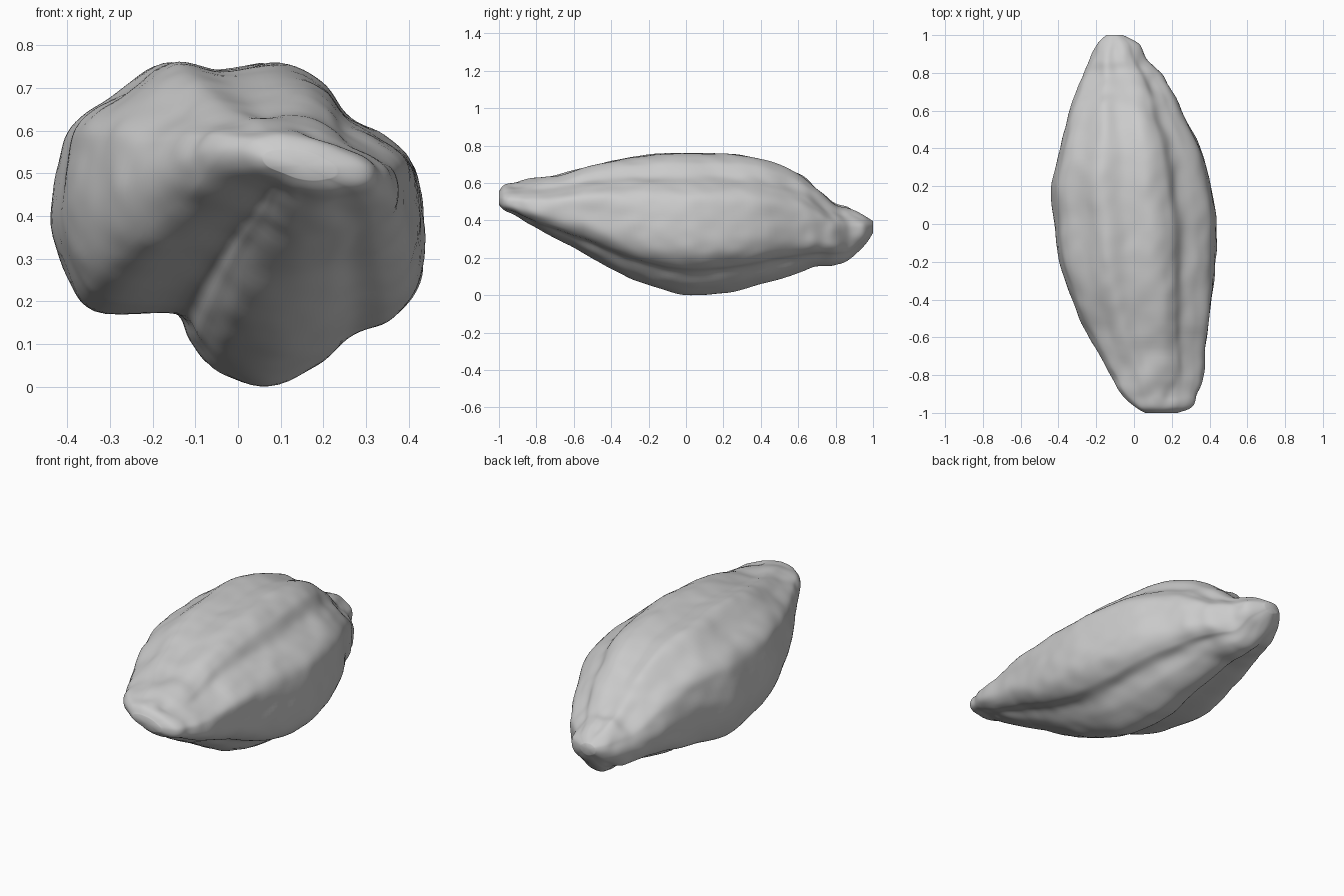
import bpy, bmesh, math
from mathutils import Vector, noise

if "Cube" in bpy.data.objects:
    bpy.data.objects.remove(bpy.data.objects["Cube"])

# Lobed cross-section of the husk at its widest, in x and z
PROFILE = [(-0.17, 0.76), (-0.05, 0.742), (0.09, 0.76), (0.19, 0.715), (0.25, 0.64),
           (0.34, 0.585), (0.42, 0.51), (0.433, 0.38), (0.433, 0.27), (0.405, 0.195),
           (0.35, 0.145), (0.27, 0.12), (0.19, 0.045), (0.07, 0.0), (-0.04, 0.03),
           (-0.1, 0.1), (-0.15, 0.165), (-0.33, 0.175), (-0.4, 0.25), (-0.435, 0.4),
           (-0.415, 0.54), (-0.38, 0.62), (-0.28, 0.69)]

# Extents along the length: y, x low, x high, z low, z high
STATIONS = [(-1.0, 0.06, 0.23, 0.485, 0.555), (-0.97, 0.01, 0.30, 0.455, 0.59),
            (-0.9, -0.06, 0.335, 0.425, 0.605), (-0.8, -0.125, 0.37, 0.365, 0.625),
            (-0.6, -0.24, 0.385, 0.255, 0.665), (-0.4, -0.33, 0.41, 0.14, 0.72),
            (-0.2, -0.395, 0.43, 0.05, 0.75), (0.0, -0.42, 0.435, 0.005, 0.76),
            (0.2, -0.435, 0.405, 0.015, 0.757), (0.4, -0.39, 0.35, 0.06, 0.73),
            (0.6, -0.34, 0.25, 0.12, 0.65), (0.7, -0.305, 0.205, 0.15, 0.565),
            (0.8, -0.265, 0.14, 0.17, 0.485), (0.87, -0.235, 0.065, 0.19, 0.465),
            (0.95, -0.20, 0.03, 0.265, 0.43), (1.0, -0.145, -0.06, 0.335, 0.395)]


def spline(pts, steps, closed):
    """Smooth curve through all points."""
    n, out = len(pts), []
    pick = (lambda i: pts[i % n]) if closed else (lambda i: pts[max(0, min(n - 1, i))])
    for i in range(n if closed else n - 1):
        a, b, c, d = (Vector(pick(i + k)) for k in (-1, 0, 1, 2))
        for s in range(steps):
            t = s / steps
            out.append(b + (c - a) * (0.5 * t) + (a * 2 - b * 5 + c * 4 - d) * (0.5 * t * t)
                       + (b * 3 - a - c * 3 + d) * (0.5 * t ** 3))
    if not closed:
        out.append(Vector(pts[-1]))
    return out


def fit(values, low, high):
    """Stretch values to fill a range."""
    a, b = min(values), max(values)
    return [low + (v - a) / (b - a) * (high - low) for v in values]


section = spline(PROFILE, 6, True)
sx = fit([p[0] for p in section], -1, 1)
sz = fit([p[1] for p in section], -1, 1)

bm = bmesh.new()
rings = []
for y, x0, x1, z0, z1 in spline(STATIONS, 8, False):
    end = max(0.0, (abs(y) - 0.55) / 0.45)
    tilt = 0.45 * end if y < 0 else 0.0
    round_off = 0.75 * end
    xs, zs = [], []
    # The lobes fade to a slanted oval near the tips
    for px, pz in zip(sx, sz):
        a = math.atan2(pz, px)
        ex = px + (math.cos(a) - px) * round_off
        ez = pz + (math.sin(a) - pz) * round_off
        xs.append(ex)
        zs.append(ez - tilt * ex)
    xs, zs = fit(xs, x0, x1), fit(zs, z0, z1)
    cx, cz = (x0 + x1) / 2, (z0 + z1) / 2
    ring = []
    # Skin wrinkles, deeper near the tips
    for x, z in zip(xs, zs):
        out = Vector((x - cx, 0, z - cz)).normalized()
        w = noise.noise(Vector((x * 7, y * 5, z * 7))) * (0.009 + 0.012 * end)
        w += noise.noise(Vector((x * 14, y * 11, z * 14 + 5))) * (0.004 + 0.007 * end)
        w *= min(1.0, (1.02 - abs(y)) / 0.1)
        ring.append(bm.verts.new((x + out.x * w, y, z + out.z * w)))
    rings.append(ring)

count = len(section)
for r, s in zip(rings, rings[1:]):
    for i in range(count):
        j = (i + 1) % count
        bm.faces.new((r[i], r[j], s[j], s[i]))

# Closed tips
for ring in (rings[0], rings[-1]):
    mid = bm.verts.new(sum((v.co for v in ring), Vector()) / count)
    for i in range(count):
        bm.faces.new((ring[i], ring[(i + 1) % count], mid))

# Rest on the ground
low = min(v.co.z for v in bm.verts)
bmesh.ops.translate(bm, verts=bm.verts[:], vec=(0, 0, -low))
bmesh.ops.recalc_face_normals(bm, faces=bm.faces[:])
for f in bm.faces:
    f.smooth = True
mesh = bpy.data.meshes.new("seed_husk")
bm.to_mesh(mesh)
bm.free()

grey = bpy.data.materials.new("light grey")
grey.diffuse_color = (0.6, 0.6, 0.6, 1)
grey.use_nodes = True
grey.node_tree.nodes["Principled BSDF"].inputs["Base Color"].default_value = grey.diffuse_color
mesh.materials.append(grey)
husk = bpy.data.objects.new("seed_husk", mesh)
bpy.context.collection.objects.link(husk)
